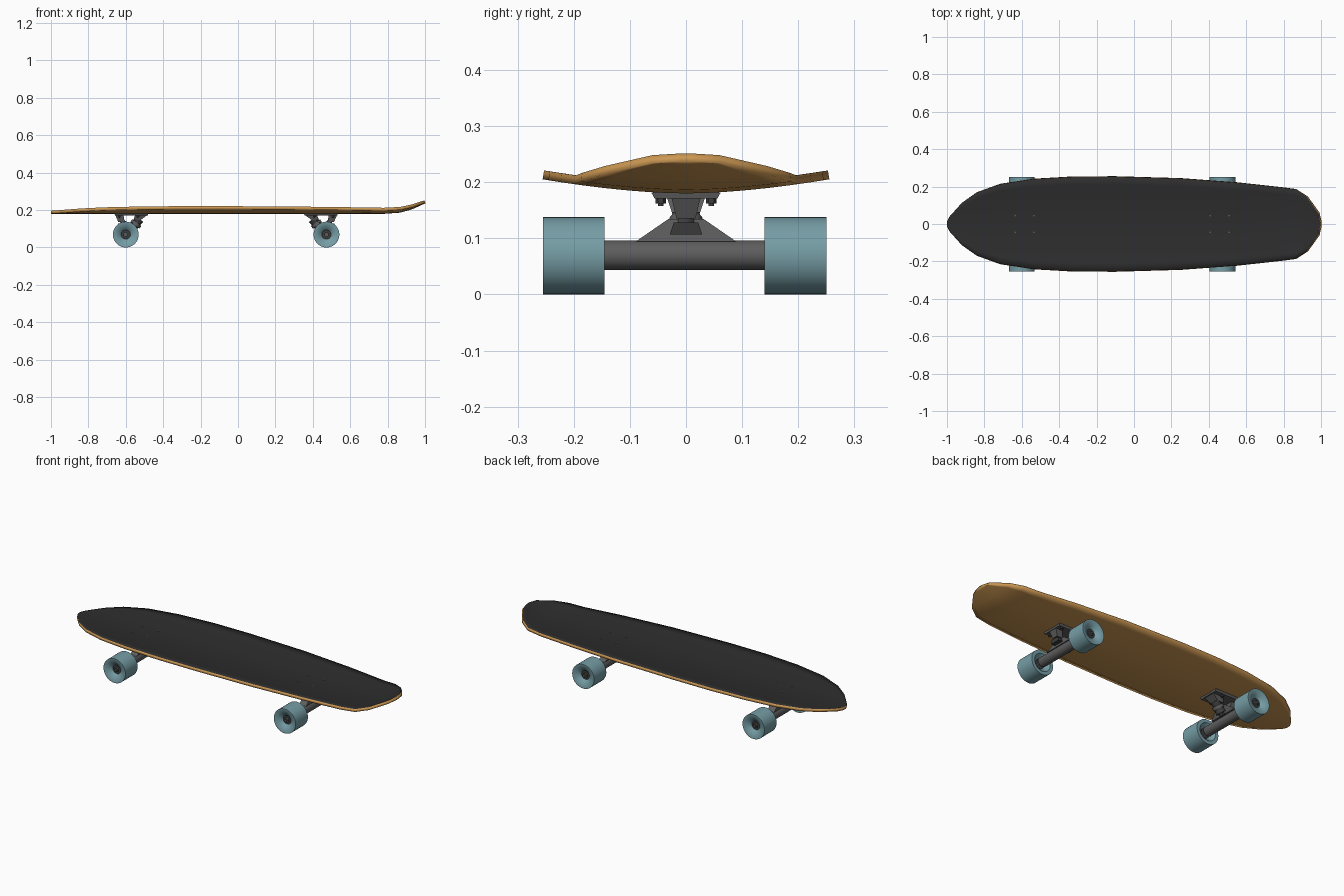
import bpy, bmesh, math
from mathutils import Vector

cube = bpy.data.objects.get("Cube")
if cube:
    bpy.data.objects.remove(cube, do_unlink=True)


def material(name, rgb):
    m = bpy.data.materials.new(name)
    m.use_nodes = True
    m.diffuse_color = (*rgb, 1)
    m.node_tree.nodes["Principled BSDF"].inputs["Base Color"].default_value = (*rgb, 1)
    return m


GRIP = material("black grip", (0.026, 0.026, 0.026))
WOOD = material("maple wood", (0.60, 0.31, 0.085))
METAL = material("grey metal", (0.11, 0.11, 0.11))
DARK = material("dark steel", (0.045, 0.045, 0.045))
TEAL = material("teal urethane", (0.18, 0.34, 0.38))


def finish(name, bm, *mats, angle=35):
    bmesh.ops.recalc_face_normals(bm, faces=bm.faces)
    mesh = bpy.data.meshes.new(name)
    bm.to_mesh(mesh)
    bm.free()
    for m in mats:
        mesh.materials.append(m)
    ob = bpy.data.objects.new(name, mesh)
    bpy.context.collection.objects.link(ob)
    bpy.ops.object.select_all(action='DESELECT')
    ob.select_set(True)
    bpy.context.view_layer.objects.active = ob
    bpy.ops.object.shade_smooth_by_angle(angle=math.radians(angle))
    return ob


def rod(name, a, b, r, mat, sides=24, r2=None):
    """Cylinder or cone from point a to point b."""
    a, b = Vector(a), Vector(b)
    bm = bmesh.new()
    bmesh.ops.create_cone(bm, cap_ends=True, segments=sides, radius1=r,
                          radius2=r if r2 is None else r2, depth=(b - a).length)
    turn = (b - a).to_track_quat('Z', 'Y').to_matrix()
    bmesh.ops.rotate(bm, matrix=turn, verts=bm.verts)
    bmesh.ops.translate(bm, vec=(a + b) / 2, verts=bm.verts)
    return finish(name, bm, mat)


def hull(name, points, mat):
    bm = bmesh.new()
    for p in points:
        bm.verts.new(p)
    bmesh.ops.convex_hull(bm, input=bm.verts)
    return finish(name, bm, mat, angle=20)


def lathe(name, profile, centre, side, mat):
    """Spin (radius, offset) points about the y direction."""
    bm = bmesh.new()
    vs = [bm.verts.new((r, side * d, 0)) for r, d in profile]
    es = [bm.edges.new(e) for e in zip(vs, vs[1:] + vs[:1])]
    bmesh.ops.spin(bm, geom=vs + es, cent=(0, 0, 0), axis=(0, 1, 0),
                   angle=math.tau, steps=36)
    bmesh.ops.remove_doubles(bm, verts=bm.verts, dist=1e-5)
    bmesh.ops.translate(bm, vec=centre, verts=bm.verts)
    return finish(name, bm, mat)


# Deck: half-width and kick height at stations along its length
STATIONS = [(-1, .012, 0), (-.985, .04, 0), (-.92, .112, 0), (-.84, .168, 0),
            (-.715, .213, 0), (-.535, .24, 0), (-.325, .252, 0), (-.1, .253, 0),
            (.25, .243, 0), (.55, .221, 0), (.78, .196, 0), (.865, .185, .006),
            (.925, .145, .023), (.985, .06, .05), (.996, .012, .055)]
TOP, ACROSS = .196, 12


def dish(y):
    return .025 * (abs(y) / .253) ** 1.7


bm = bmesh.new()
rows = []
for x, half, kick in STATIONS:
    ys = [half * (2 * i / ACROSS - 1) for i in range(ACROSS + 1)]
    rows.append([bm.verts.new((x, y, TOP + kick + dish(y))) for y in ys])
for r0, r1 in zip(rows, rows[1:]):
    for i in range(ACROSS):
        bm.faces.new((r0[i], r1[i], r1[i + 1], r0[i + 1]))
deck = finish("deck", bm, GRIP, WOOD, angle=40)
if deck.data.polygons[0].normal.z < 0:
    deck.data.flip_normals()
shell = deck.modifiers.new("plywood", 'SOLIDIFY')
shell.thickness = .016
shell.offset = -1
shell.material_offset = 1
shell.material_offset_rim = 1

AXLE_Z = .069


def truck(end, ax, s):
    """One truck; u runs from the axle towards the middle of the deck."""
    def P(u, y, z):
        return (ax + s * u, y, z)

    def block(name, low, high, mat=METAL):
        """Solid between two rectangles given as (u0, u1, half_y, z)."""
        return hull(f"{end}_{name}", [P(u, y, q[3]) for q in (low, high)
                                      for u in q[:2] for y in (-q[2], q[2])], mat)

    # Base plate with pivot cup and kingpin seat
    block("base_plate", (-.058, .118, .056, .171), (-.06, .12, .062, .182))
    block("pivot_cup", (-.04, -.006, .017, .135), (-.056, -.012, .026, .173))
    block("kingpin_seat", (.04, .078, .025, .146), (.05, .115, .034, .173))

    # Kingpin, bushings and nut on a slanted axis
    top, low = Vector(P(.085, 0, .168)), Vector(P(.026, 0, .088))
    rod(f"{end}_kingpin", top, low, .008, DARK, 12)
    for n, t0, t1, r0, r1 in (("upper_bushing", .2, .46, .026, .022),
                              ("kingpin_ring", .44, .62, .03, .03),
                              ("lower_bushing", .6, .82, .022, .026),
                              ("washer", .82, .86, .028, .028)):
        rod(f"{end}_{n}", top.lerp(low, t0), top.lerp(low, t1), r0,
            METAL if n == "kingpin_ring" else DARK, 20, r1)
    rod(f"{end}_kingpin_nut", top.lerp(low, .86), top.lerp(low, 1.0), .014, DARK, 6)

    # Hanger: axle tube, gusset and pivot arm
    rod(f"{end}_hanger_tube", P(0, -.146, .07), P(0, .146, .07), .0265, METAL, 32)
    block("hanger_gusset", (-.018, .022, .09, .094), (-.012, .04, .032, .134))
    rod(f"{end}_pivot_arm", P(.01, 0, .105), P(-.025, 0, .148), .02, METAL, 16, .011)
    block("pivot_bushing", (-.04, -.004, .029, .107), (-.042, -.004, .022, .128), DARK)

    # Mounting bolts with nuts below the plate
    for u in (-.035, .065):
        for y in (-.045, .045):
            rod(f"{end}_bolt", P(u, y, .158), P(u, y, .1992), .0045, METAL, 10)
            rod(f"{end}_bolt_nut", P(u, y, .162), P(u, y, .171), .009, DARK, 6)

    # Wheels with conical recesses, bearings and axle nuts
    rim = [(.026, -.03), (.05, -.055), (.069, -.055), (.069, .055),
           (.06, .055), (.028, .038), (.023, .03)]
    for side, label in ((1, "back"), (-1, "front")):
        y = side * .1975 - .0025
        lathe(f"{end}_{label}_wheel", rim, P(0, y, AXLE_Z), side, TEAL)
        for n, d0, d1, r, sides in (("bearing", -.034, .033, .0265, 24),
                                    ("axle_nut", .03, .043, .013, 6),
                                    ("axle_tip", .03, .05, .007, 12)):
            rod(f"{end}_{label}_{n}", P(0, y + side * d0, AXLE_Z),
                P(0, y + side * d1, AXLE_Z), r, DARK if n == "bearing" else METAL, sides)


truck("nose", -.6, 1)
truck("tail", .473, -1)
